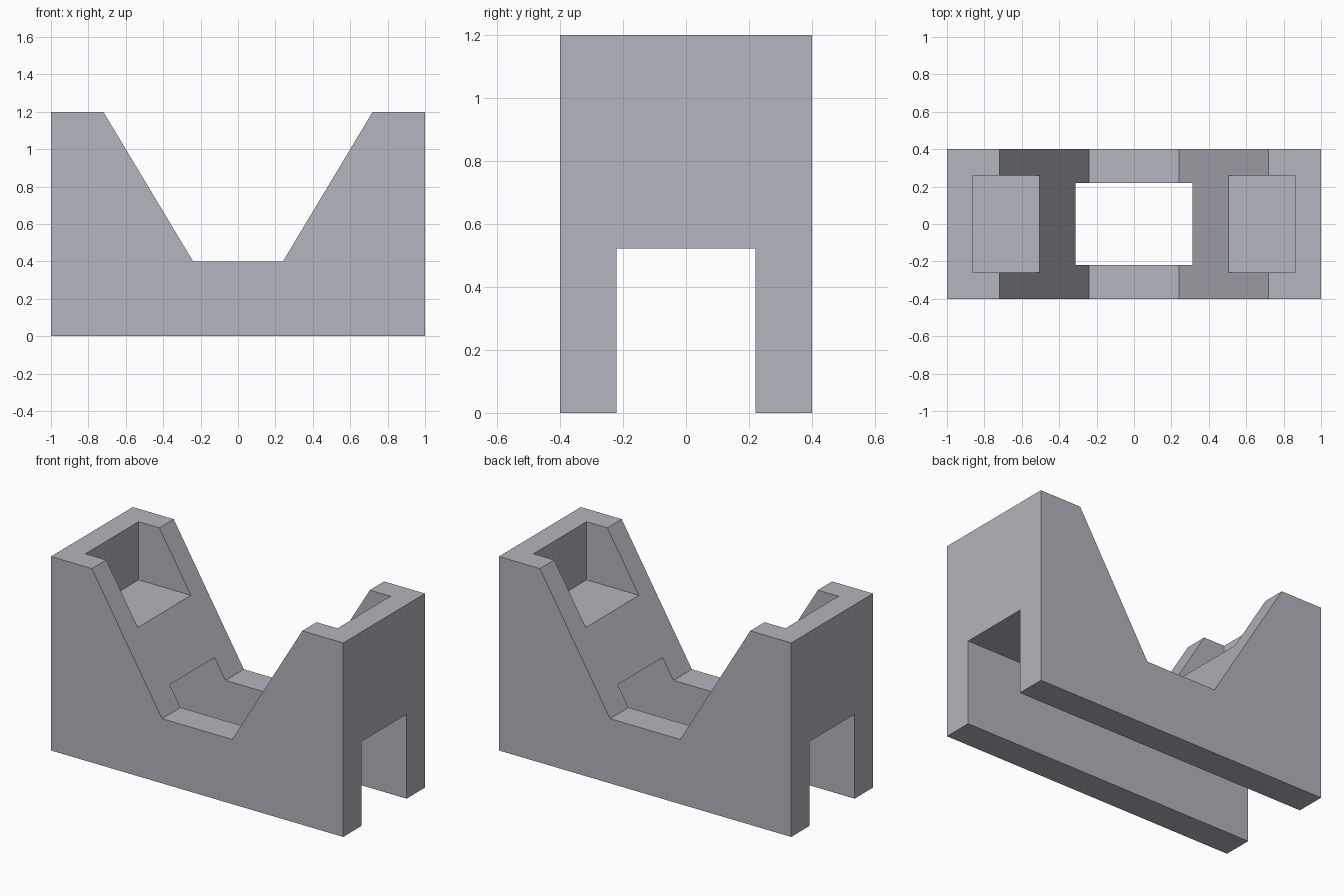
import bpy, bmesh
from mathutils import Matrix

if "Cube" in bpy.data.objects:
    bpy.data.objects.remove(bpy.data.objects["Cube"])


def make_object(name, bm):
    bmesh.ops.recalc_face_normals(bm, faces=bm.faces[:])
    mesh = bpy.data.meshes.new(name)
    bm.to_mesh(mesh)
    bm.free()
    obj = bpy.data.objects.new(name, mesh)
    bpy.context.collection.objects.link(obj)
    return obj


def box(name, lo, hi):
    size = [b - a for a, b in zip(lo, hi)]
    mid = [(a + b) / 2 for a, b in zip(lo, hi)]
    bm = bmesh.new()
    bmesh.ops.create_cube(bm, size=1, matrix=Matrix.Translation(mid) @ Matrix.Diagonal((*size, 1)))
    return make_object(name, bm)


def cut(target, cutter):
    mod = target.modifiers.new(cutter.name, 'BOOLEAN')
    mod.operation = 'DIFFERENCE'
    mod.solver = 'EXACT'
    mod.object = cutter
    cutter.hide_render = True
    bpy.context.view_layer.objects.active = target
    bpy.ops.object.modifier_apply(modifier=mod.name)
    bpy.data.objects.remove(cutter)


# Block with a V-shaped notch, extruded along y
half = [(1, 0), (1, 1.2), (0.72, 1.2), (0.24, 0.4)]
profile = half + [(-x, z) for x, z in reversed(half)]
bm = bmesh.new()
face = bm.faces.new([bm.verts.new((x, -0.4, z)) for x, z in profile])
ext = bmesh.ops.extrude_face_region(bm, geom=[face], use_keep_orig=True)
verts = [v for v in ext["geom"] if isinstance(v, bmesh.types.BMVert)]
bmesh.ops.translate(bm, verts=verts, vec=(0, 0.8, 0))
block = make_object("v_block", bm)

# Channel along the underside, breaking through the notch floor
cut(block, box("channel_cutter", (-1.2, -0.22, -0.2), (1.2, 0.22, 0.522)))

# Pocket in the top of each shoulder, open towards the notch
for side in (-1, 1):
    x0, x1 = sorted((side * 0.35, side * 0.862))
    cut(block, box("pocket_cutter", (x0, -0.26, 0.84), (x1, 0.26, 1.4)))

# Blue-grey steel colour
steel = bpy.data.materials.new("steel")
steel.diffuse_color = (0.45, 0.465, 0.51, 1)
steel.use_nodes = True
steel.node_tree.nodes["Principled BSDF"].inputs["Base Color"].default_value = steel.diffuse_color
block.data.materials.clear()
block.data.materials.append(steel)
